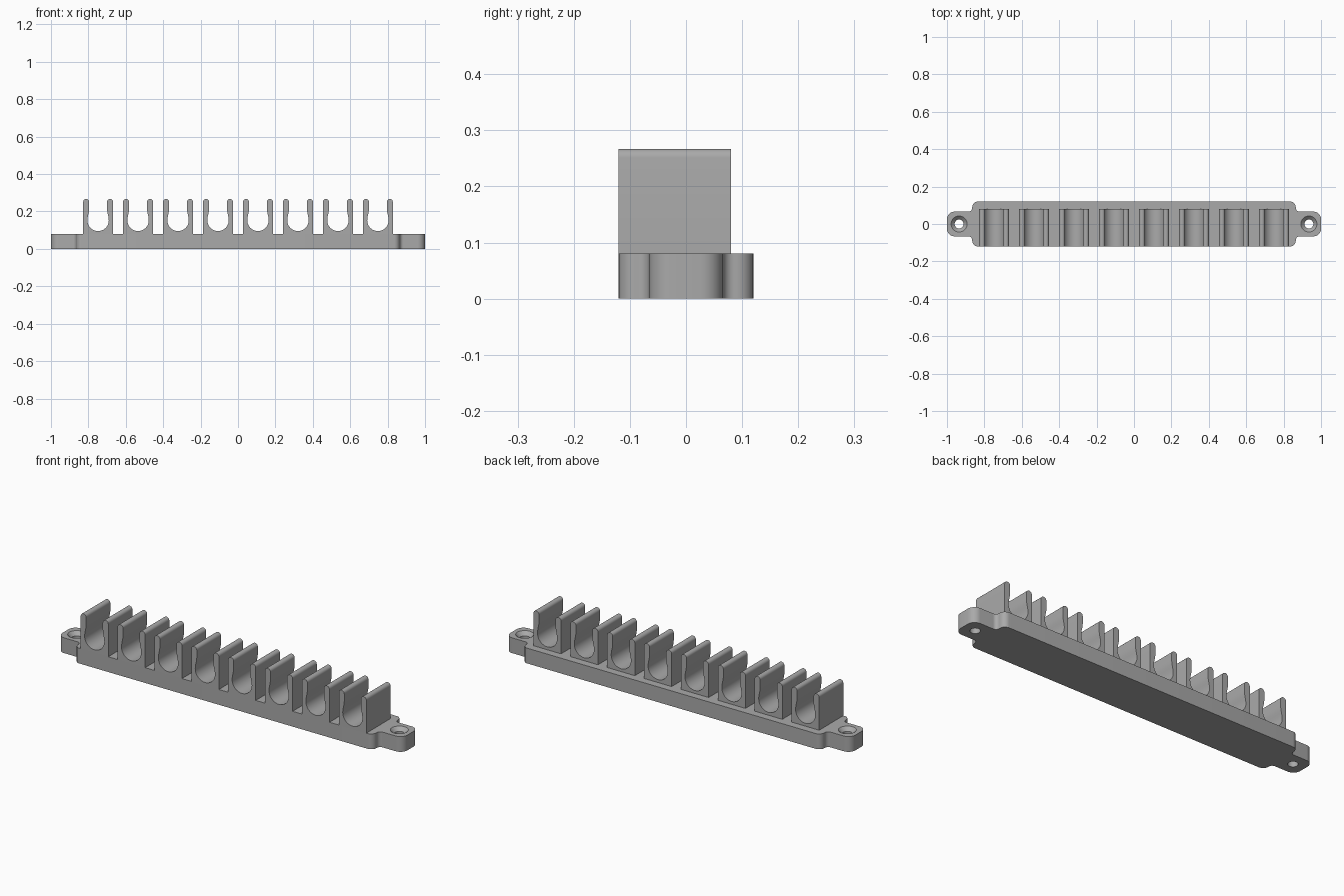
import bpy, bmesh
from math import pi, sin, cos, radians
from mathutils import Vector

cube = bpy.data.objects.get("Cube")
if cube:
    bpy.data.objects.remove(cube, do_unlink=True)

grey = bpy.data.materials.new("plain grey")
grey.use_nodes = True
colour = (0.4, 0.4, 0.4, 1)
grey.diffuse_color = colour
grey.node_tree.nodes["Principled BSDF"].inputs["Base Color"].default_value = colour


def extrude(name, points, depth):
    """Solid made by sweeping a closed outline along the depth vector."""
    bm = bmesh.new()
    face = bm.faces.new([bm.verts.new(p) for p in points])
    top = bmesh.ops.extrude_face_region(bm, geom=[face], use_keep_orig=True)
    bmesh.ops.translate(bm, vec=depth, verts=[v for v in top["geom"] if isinstance(v, bmesh.types.BMVert)])
    bmesh.ops.recalc_face_normals(bm, faces=bm.faces)
    mesh = bpy.data.meshes.new(name)
    bm.to_mesh(mesh)
    bm.free()
    obj = bpy.data.objects.new(name, mesh)
    bpy.context.collection.objects.link(obj)
    mesh.materials.append(grey)
    return obj


def smooth(obj):
    bpy.ops.object.select_all(action="DESELECT")
    obj.select_set(True)
    bpy.context.view_layer.objects.active = obj
    bpy.ops.object.shade_smooth_by_angle(angle=radians(30))


def round_corners(corners, steps=8):
    """Replace each right-angled corner (x, y, radius) by an arc."""
    out = []
    for i, (x, y, r) in enumerate(corners):
        p = Vector((x, y, 0))
        before, after = (Vector((*corners[j % len(corners)][:2], 0)) for j in (i - 1, i + 1))
        a, b = (before - p).normalized() * r, (after - p).normalized() * r
        for k in range(steps + 1):
            t = pi / 2 * k / steps
            out.append(p + a * (1 - sin(t)) + b * (1 - cos(t)))
    return out


# Base plate with a mounting ear at each end
BASE_TOP = 0.08
quarter = [(1, 0.066, 0.04), (0.865, 0.066, 0.02), (0.865, 0.12, 0.03)]
half = quarter + [(-x, y, r) for x, y, r in reversed(quarter)]
outline = half + [(x, -y, r) for x, y, r in reversed(half)]
base = extrude("base_plate", round_corners(outline), (0, 0, BASE_TOP))


# Countersunk screw holes
def cutter(name, x, z, r_low, r_high, depth):
    bpy.ops.mesh.primitive_cone_add(vertices=40, radius1=r_low, radius2=r_high,
                                    depth=depth, location=(x, 0, z))
    obj = bpy.context.object
    obj.name = name
    obj.data.materials.append(grey)
    obj.hide_render = True
    mod = base.modifiers.new(name, "BOOLEAN")
    mod.operation, mod.solver, mod.object = "DIFFERENCE", "EXACT", obj
    return obj


cutters = []
for side, x in (("left", 0.935), ("right", -0.935)):
    cutters.append(cutter(side + "_screw_hole", x, 0.04, 0.024, 0.024, 0.2))
    cutters.append(cutter(side + "_countersink", x, BASE_TOP, 0.023, 0.063, 0.04))
bpy.ops.object.select_all(action="DESELECT")
base.select_set(True)
bpy.context.view_layer.objects.active = base
for mod in list(base.modifiers):
    bpy.ops.object.modifier_apply(modifier=mod.name)
for obj in cutters:
    bpy.data.objects.remove(obj, do_unlink=True)
smooth(base)

# Clip cross-section: outer wall, rounded tip, narrowed lip, round seat
OUTER, NECK, SEAT = 0.08, 0.048, 0.057
SEAT_Z, LIP_Z, TOP = 0.152, 0.215, 0.267
tip = (OUTER - NECK) / 2
side = [(OUTER, BASE_TOP)]
side += [(OUTER - tip + tip * cos(pi * k / 10), TOP - tip + tip * sin(pi * k / 10)) for k in range(11)]
for k in range(9):
    blend = (1 - cos(pi * k / 8)) / 2
    side.append((NECK + (SEAT - NECK) * blend, LIP_Z + (SEAT_Z - LIP_Z) * k / 8))
side += [(SEAT * cos(a), SEAT_Z - SEAT * sin(a)) for a in (pi / 2 * k / 10 for k in range(1, 10))]
section = side + [(0, SEAT_Z - SEAT)] + [(-x, z) for x, z in reversed(side)]

# Row of eight clips
for i in range(8):
    cx = (i - 3.5) * 0.2137
    clip = extrude(f"clip_{i + 1}", [(cx + x, -0.12, z) for x, z in section], (0, 0.2, 0))
    smooth(clip)
